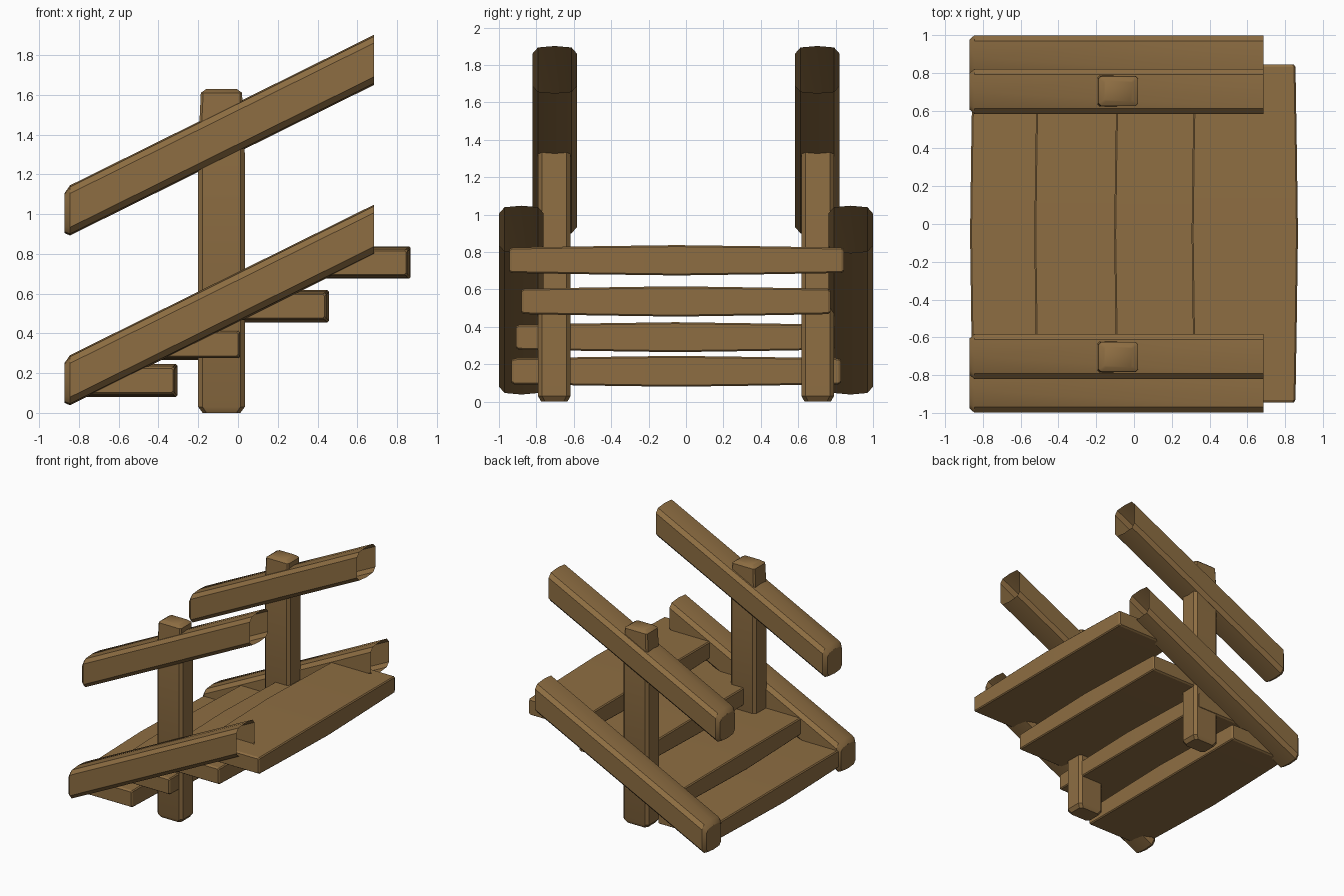
import bpy, bmesh, math

if "Cube" in bpy.data.objects:
    bpy.data.objects.remove(bpy.data.objects["Cube"])

wood = bpy.data.materials.new("wood")
wood.diffuse_color = (0.27, 0.155, 0.055, 1)
wood.use_nodes = True
wood.node_tree.nodes["Principled BSDF"].inputs["Base Color"].default_value = wood.diffuse_color


def loft(name, rings, cap_start=True, cap_end=True, angle=35):
    """Skin a list of equal-length point rings into a mesh."""
    bm = bmesh.new()
    vr = [[bm.verts.new(p) for p in r] for r in rings]
    n = len(vr[0])
    for a, b in zip(vr, vr[1:]):
        for i in range(n):
            j = (i + 1) % n
            bm.faces.new((a[i], a[j], b[j], b[i]))
    if cap_start:
        bm.faces.new(vr[0][::-1])
    if cap_end:
        bm.faces.new(vr[-1])
    bmesh.ops.recalc_face_normals(bm, faces=bm.faces)
    me = bpy.data.meshes.new(name)
    bm.to_mesh(me)
    bm.free()
    me.materials.append(wood)
    ob = bpy.data.objects.new(name, me)
    bpy.context.collection.objects.link(ob)
    bpy.ops.object.select_all(action='DESELECT')
    ob.select_set(True)
    bpy.context.view_layer.objects.active = ob
    bpy.ops.object.shade_smooth_by_angle(angle=math.radians(angle))
    return ob


def chamfered(a, b, c):
    """Rectangle of half sizes a, b with cut corners."""
    return [(a, -b + c), (a, b - c), (a - c, b), (-a + c, b),
            (-a, b - c), (-a, -b + c), (-a + c, -b), (a - c, -b)]


# slanted rail: capped low end, open high end
def rail(name, y, z0):
    def section(x, s):
        mid = z0 + (x + 0.87) * 0.495
        prof = [(0.119, -0.085), (0.119, 0.085), (0.09, 0.118), (0, 0.126),
                (-0.09, 0.118), (-0.119, 0.085), (-0.119, -0.085),
                (-0.09, -0.118), (0, -0.126), (0.09, -0.118)]
        return [(x, y + u * s, mid + v * s) for u, v in prof]
    loft(name, [section(-0.872, 0.8), section(-0.845, 1), section(0.685, 1)],
         cap_end=False)


# upright post: chamfered foot, slimmer top
def post(name, y):
    levels = [(0, -0.083, 0.095, 0.070, 0.02),
              (0.03, -0.083, 0.117, 0.087, 0.022),
              (1.31, -0.083, 0.117, 0.087, 0.022),
              (1.42, -0.086, 0.110, 0.083, 0.012),
              (1.61, -0.083, 0.104, 0.078, 0.012),
              (1.63, -0.083, 0.075, 0.055, 0.01)]
    loft(name, [[(x + u, y + v, z) for u, v in chamfered(a, b, c)]
                for z, x, a, b, c in levels])


# slightly bulging step plank
def step(name, x0, x1, z0, z1, y0, y1):
    cx, cz = (x0 + x1) / 2, (z0 + z1) / 2
    a, b = (x1 - x0) / 2, (z1 - z0) / 2
    rings = []
    for t, d in ((0, 0.022), (0.008, 0.013), (0.25, 0.006), (0.5, 0),
                 (0.75, 0.006), (0.992, 0.013), (1, 0.022)):
        y = y0 + (y1 - y0) * t
        rings.append([(cx + u, y, cz + v)
                      for u, v in chamfered(a - d, b - d, 0.008)])
    loft(name, rings, angle=30)


for side, s in (("front", -1), ("back", 1)):
    rail("lower_rail_" + side, s * 0.88, 0.152)
    rail("upper_rail_" + side, s * 0.702, 1.006)
    post("post_" + side, s * 0.704)

# four steps rising to the right
for i, dims in enumerate([(-0.868, -0.305, 0.080, 0.245, -0.933, 0.830),
                          (-0.528, 0.022, 0.265, 0.425, -0.908, 0.795),
                          (-0.105, 0.457, 0.455, 0.617, -0.880, 0.772),
                          (0.305, 0.868, 0.675, 0.837, -0.945, 0.845)]):
    step("step_%d" % (i + 1), *dims)
